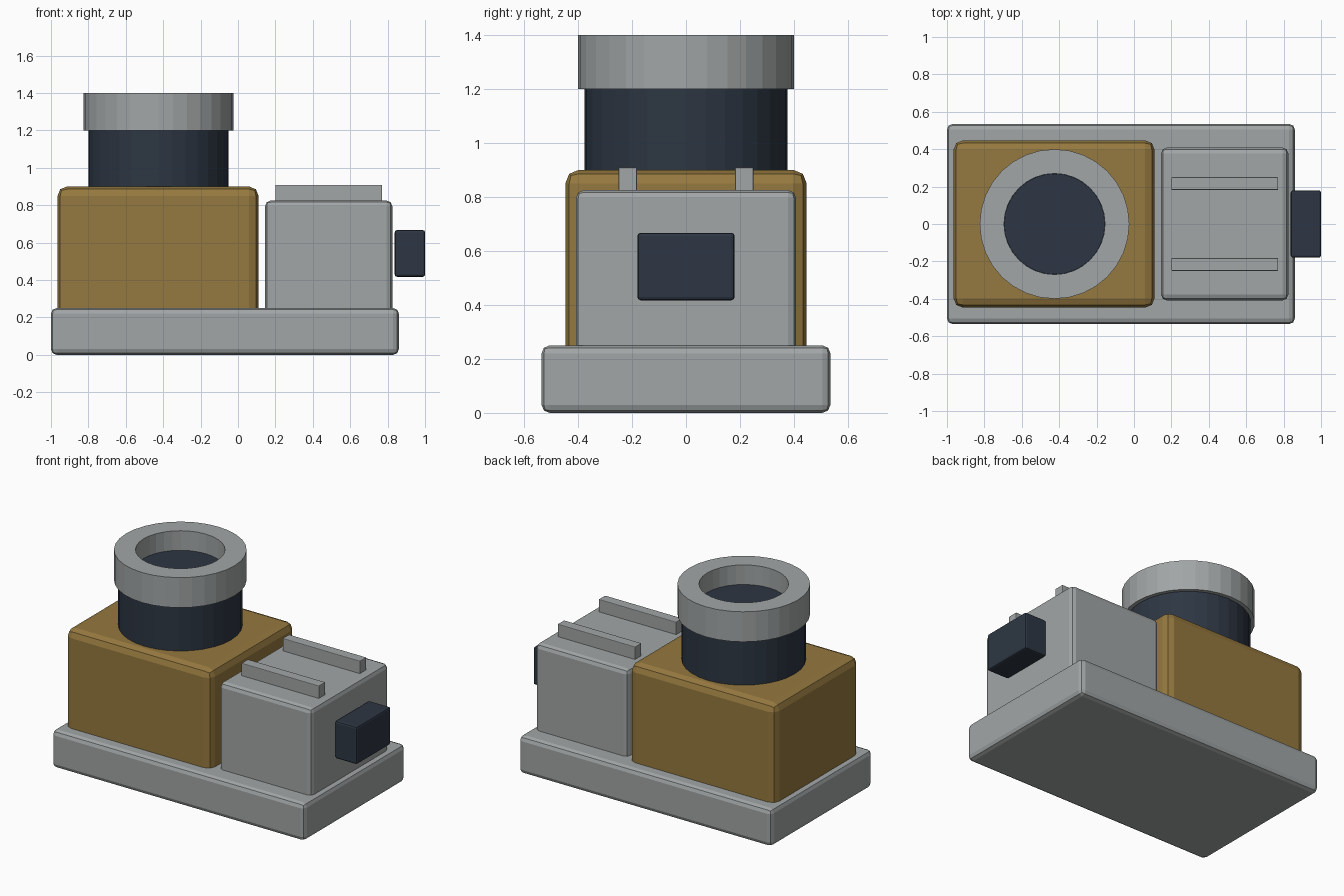
import bpy
import bmesh
from math import cos, sin, tau

if "Cube" in bpy.data.objects:
    bpy.data.objects.remove(bpy.data.objects["Cube"])


def material(name, colour):
    mat = bpy.data.materials.new(name)
    mat.use_nodes = True
    mat.diffuse_color = (*colour, 1)
    mat.node_tree.nodes["Principled BSDF"].inputs["Base Color"].default_value = (*colour, 1)
    return mat


grey = material("light grey", (0.36, 0.38, 0.38))
ochre = material("ochre", (0.30, 0.19, 0.05))
navy = material("dark navy", (0.026, 0.037, 0.056))


def add_object(name, bm, mat):
    mesh = bpy.data.meshes.new(name)
    bmesh.ops.recalc_face_normals(bm, faces=bm.faces)
    bm.to_mesh(mesh)
    bm.free()
    mesh.materials.append(mat)
    obj = bpy.data.objects.new(name, mesh)
    bpy.context.collection.objects.link(obj)
    return obj


def box(name, mat, x, y, z, bevel):
    """Box between (low, high) limits with softened edges."""
    bm = bmesh.new()
    bmesh.ops.create_cube(bm, size=1)
    for v in bm.verts:
        v.co = [lim[0] if c < 0 else lim[1] for c, lim in zip(v.co, (x, y, z))]
    obj = add_object(name, bm, mat)
    mod = obj.modifiers.new("soft edges", "BEVEL")
    mod.width = bevel
    mod.segments = 2
    return obj


def lathe(name, mat, profile, closed=False, sides=32):
    """Turn a (radius, height) profile around the barrel axis."""
    bm = bmesh.new()
    rings = [[bm.verts.new((BARREL_X + r * cos(tau * i / sides), r * sin(tau * i / sides), z))
              for i in range(sides)] for r, z in profile]
    pairs = list(zip(rings, rings[1:]))
    if closed:
        pairs.append((rings[-1], rings[0]))
    else:
        bm.faces.new(rings[0])
        bm.faces.new(rings[-1])
    for a, b in pairs:
        for i in range(sides):
            j = (i + 1) % sides
            bm.faces.new((a[i], a[j], b[j], b[i]))
    return add_object(name, bm, mat)


BARREL_X = -0.425

# Base and the two housings standing on it
box("base_plate", grey, (-1, 0.86), (-0.535, 0.535), (0, 0.25), 0.03)
box("main_housing", ochre, (-0.965, 0.11), (-0.447, 0.447), (0.19, 0.9), 0.05)
box("side_housing", grey, (0.145, 0.825), (-0.408, 0.408), (0.2, 0.825), 0.03)

# Rails on the side housing
for side, name in ((1, "back_rail"), (-1, "front_rail")):
    y = side * 0.216
    box(name, grey, (0.2, 0.77), (y - 0.034, y + 0.034), (0.8, 0.908), 0.004)

# Block on the end
box("end_block", navy, (0.838, 1), (-0.18, 0.18), (0.417, 0.667), 0.012)

# Barrel, with a collar around a recessed lens
lathe("barrel", navy, [(0.375, 0.88), (0.375, 1.205)])
lathe("collar", grey, [(0.27, 1.2), (0.4, 1.2), (0.4, 1.4), (0.27, 1.4)], closed=True)
lathe("lens", navy, [(0.269, 1.19), (0.269, 1.27)])
